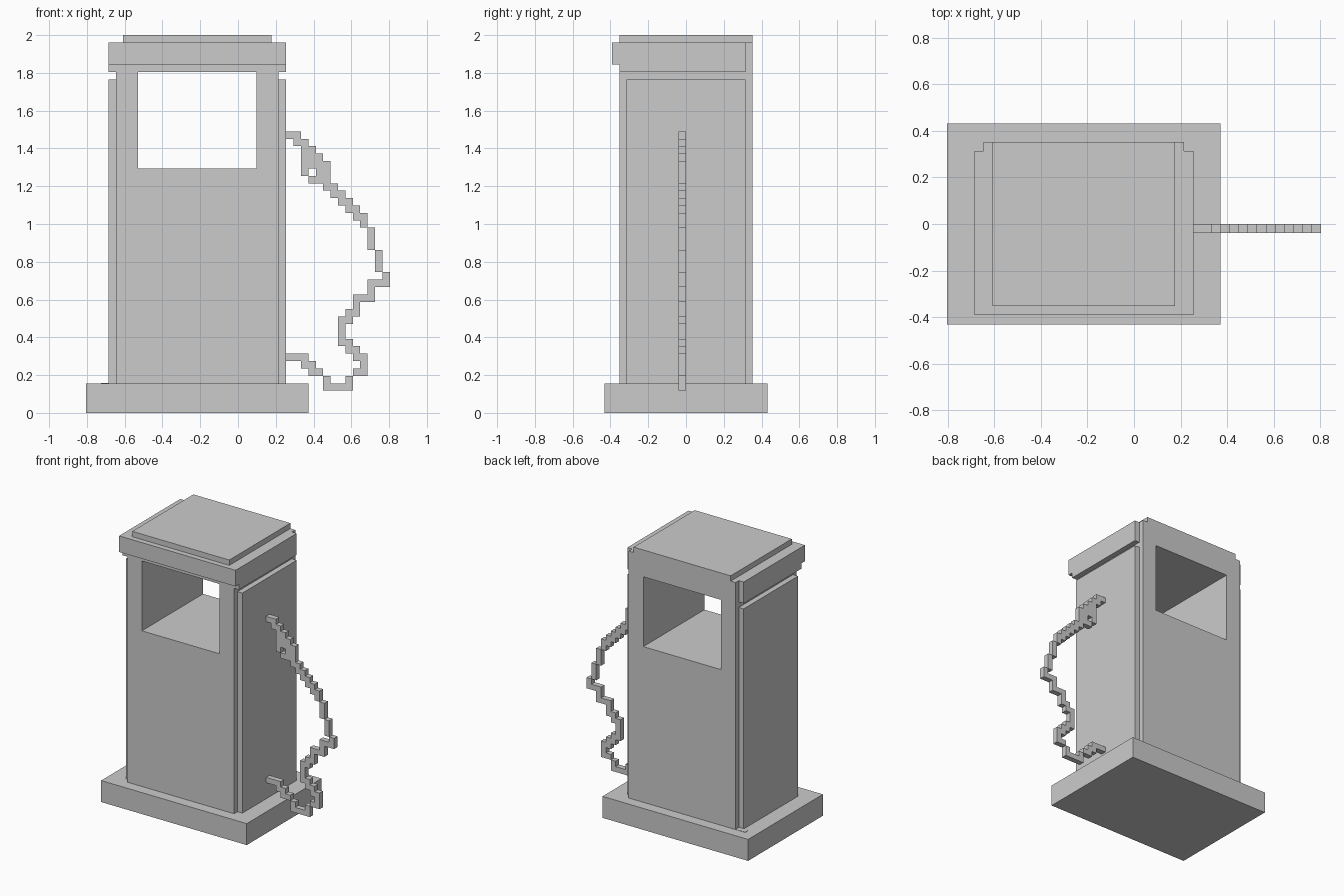
import bpy, bmesh

if "Cube" in bpy.data.objects:
    bpy.data.objects.remove(bpy.data.objects["Cube"])

P = 2 / 51  # one block unit; the whole model sits on this grid


def finish(name, bm):
    bmesh.ops.recalc_face_normals(bm, faces=bm.faces)
    mesh = bpy.data.meshes.new(name)
    bm.to_mesh(mesh)
    bm.free()
    obj = bpy.data.objects.new(name, mesh)
    bpy.context.collection.objects.link(obj)
    return obj


def extrude_quads(name, rects, y0, y1):
    """Extrude welded front-view rectangles (x0, x1, z0, z1) from y0 to y1."""
    bm = bmesh.new()
    for x0, x1, z0, z1 in rects:
        corners = ((x0, z0), (x1, z0), (x1, z1), (x0, z1))
        bm.faces.new([bm.verts.new((x * P, y0 * P, z * P)) for x, z in corners])
    bmesh.ops.remove_doubles(bm, verts=bm.verts, dist=1e-4)
    new = bmesh.ops.extrude_face_region(bm, geom=bm.faces[:], use_keep_orig=True)
    moved = [g for g in new["geom"] if isinstance(g, bmesh.types.BMVert)]
    bmesh.ops.translate(bm, verts=moved, vec=(0, (y1 - y0) * P, 0))
    return finish(name, bm)


def box(name, x0, x1, y0, y1, z0, z1):
    return extrude_quads(name, [(x0, x1, z0, z1)], y0, y1)


# Base slab
box("base", -20.5, 9.5, -11, 11, 0, 4)

# Cabinet with a window tunnel through it
xs, zs = (-16.5, -13.5, 2.5, 5.5), (4, 33, 46, 50)
frame = [(xs[i], xs[i + 1], zs[k], zs[k + 1])
         for i in range(3) for k in range(3) if (i, k) != (1, 1)]
extrude_quads("cabinet", frame, -9, 9)

# Side panels
box("left_panel", -17.5, -16.5, -8, 8, 4, 45)
box("right_panel", 5.5, 6.5, -8, 8, 4, 45)

# Head: lower band, overhanging upper band, roof cap
box("head_lower", -17.5, 6.5, -9, 8, 46, 47)
box("head_upper", -17.5, 6.5, -10, 8, 47, 50)
box("roof_cap", -15.5, 4.5, -9, 9, 50, 51)

# Thin plate on the base at the rear left corner
box("corner_plate", -18.5, -16.5, 8, 9, 4, 4.05)

# Hose: for each row from the top (37) down to 3, the first-last columns filled
ROWS = ("0-1 1-2 2-3 2-4 2-5 2-2,4-5 3-5 5-6 6-7 7-8 8-9 9-10 10-10 "
        "11-11 11-11 11-11 12-12 12-12 12-12 13-13 11-13 11-11 9-11 9-9 "
        "8-9 7-8 7-7 7-7 7-8 8-9 0-2,9-10 2-3,10-10 3-4,9-10 5-5,8-8 5-8")
cells = []
for r, row in enumerate(ROWS.split()):
    for run in row.split(","):
        a, b = map(int, run.split("-"))
        cells += [(6.5 + c, 7.5 + c, 37 - r, 38 - r) for c in range(a, b + 1)]
extrude_quads("hose", cells, -1, 0)
